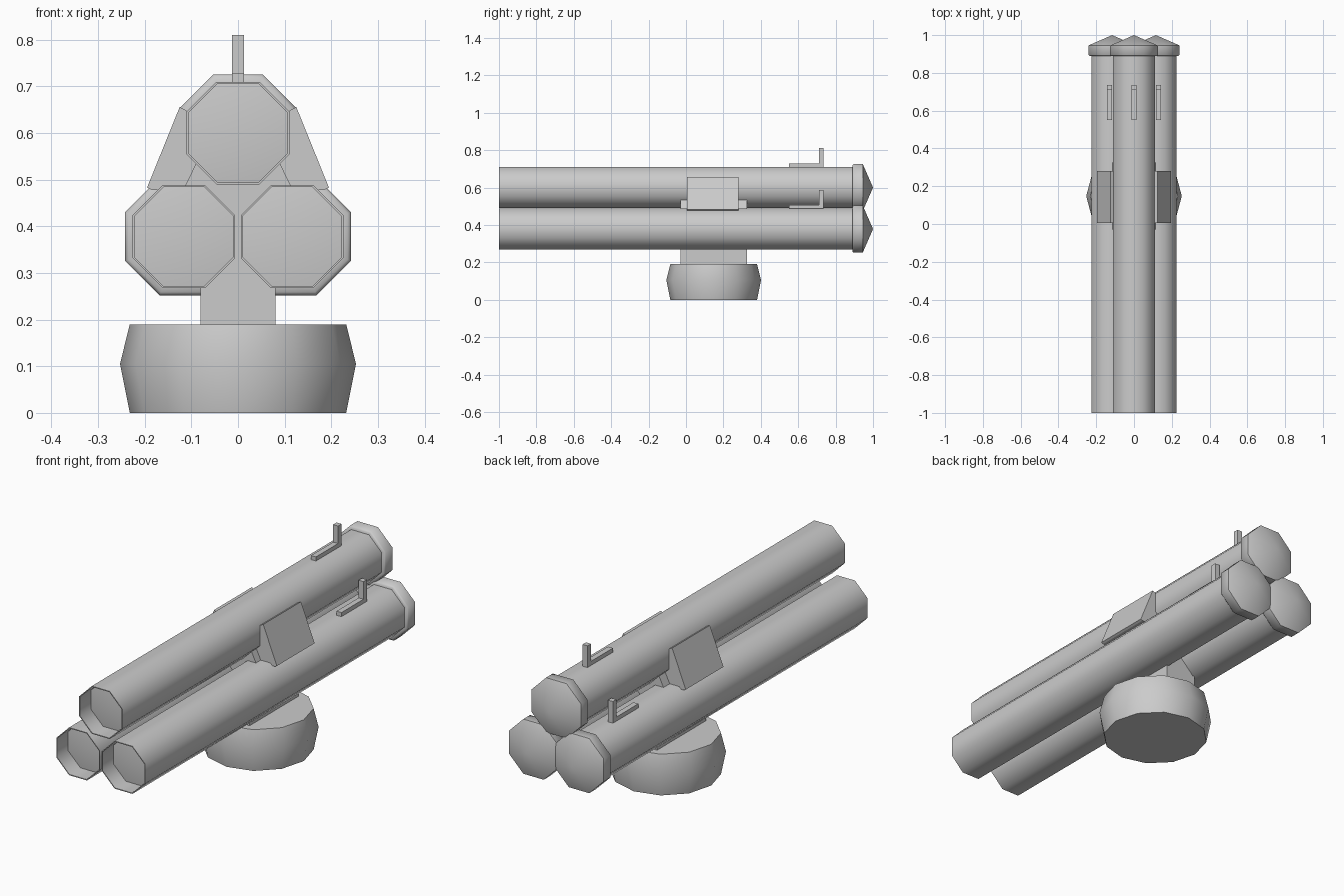
import bpy, bmesh, math
from mathutils import Vector

if "Cube" in bpy.data.objects:
    bpy.data.objects.remove(bpy.data.objects["Cube"])


def finish(name, bm, smooth=None):
    bmesh.ops.remove_doubles(bm, verts=bm.verts, dist=1e-5)
    bmesh.ops.recalc_face_normals(bm, faces=bm.faces)
    me = bpy.data.meshes.new(name)
    bm.to_mesh(me)
    bm.free()
    ob = bpy.data.objects.new(name, me)
    bpy.context.collection.objects.link(ob)
    if smooth:
        bpy.ops.object.select_all(action='DESELECT')
        ob.select_set(True)
        bpy.context.view_layer.objects.active = ob
        bpy.ops.object.shade_smooth_by_angle(angle=math.radians(smooth))
    return ob


def lathe(name, profile, sides, centre, axis, smooth, turn=0.0):
    """Revolve (radius, along) points about the y or z axis."""
    bm = bmesh.new()
    rings = []
    for r, d in profile:
        ring = []
        for i in range(sides):
            a = 2 * math.pi * i / sides + turn
            u, v = r * math.cos(a), r * math.sin(a)
            p = Vector((u, d, v)) if axis == 'Y' else Vector((u, v, d))
            ring.append(bm.verts.new(p + Vector(centre)))
            if r == 0:
                break
        rings.append(ring)
    for a, b in zip(rings, rings[1:]):
        for i in range(sides):
            j = (i + 1) % sides
            if len(a) == 1:
                bm.faces.new((a[0], b[i], b[j]))
            elif len(b) == 1:
                bm.faces.new((a[i], a[j], b[0]))
            else:
                bm.faces.new((a[i], a[j], b[j], b[i]))
    return finish(name, bm, smooth)


def prism(name, points, lo, hi, axis='Y'):
    """Extrude an (x, z) outline along y, or a (y, z) outline along x."""
    bm = bmesh.new()
    place = (lambda u, v, d: (u, d, v)) if axis == 'Y' else (lambda u, v, d: (d, u, v))
    face = bm.faces.new([bm.verts.new(place(u, v, lo)) for u, v in points])
    ext = bmesh.ops.extrude_face_region(bm, geom=[face], use_keep_orig=True)
    shift = Vector((0, hi - lo, 0)) if axis == 'Y' else Vector((hi - lo, 0, 0))
    bmesh.ops.translate(bm, vec=shift,
                        verts=[g for g in ext['geom'] if isinstance(g, bmesh.types.BMVert)])
    return finish(name, bm)


# turntable base
lathe("base", [(0, 0), (0.232, 0), (0.253, 0.105), (0.232, 0.19), (0, 0.19)],
      12, (0, 0.148, 0), 'Z', 35)

# pedestal that rises between the tubes
half = [(0.08, 0.19), (0.08, 0.48), (0.115, 0.483), (0.09, 0.535)]
prism("pedestal", half + [(-x, z) for x, z in reversed(half)], -0.03, 0.325)

# three launch tubes, each with a recessed plug, rear cap and sight
k = 1 / math.cos(math.pi / 8)      # flat-to-flat size to corner radius
tube = [(0, -0.935), (0.106 * k, -0.92), (0.106 * k, -1), (0.11 * k, -1), (0.11 * k, 0.92), (0, 0.92)]
cap = [(0.1 * k, 0.89), (0.119 * k, 0.889), (0.126 * k, 0.896), (0.126 * k, 0.945), (0, 1)]
for tag, x, z, sx in (("top", 0, 0.60, 0), ("left", -0.116, 0.378, -0.13), ("right", 0.116, 0.378, 0.13)):
    lathe("tube_" + tag, tube, 8, (x, 0, z), 'Y', 50, math.pi / 8)
    lathe("rear_cap_" + tag, cap, 8, (x, 0, z), 'Y', 50, math.pi / 8)
    t = z + 0.105
    prism("sight_" + tag, [(0.55, t), (0.736, t), (0.736, z + 0.21), (0.711, z + 0.21),
                           (0.711, z + 0.129), (0.55, z + 0.129)], sx - 0.0125, sx + 0.0125, 'X')

# sloped side brackets
for tag, s in (("left", -1), ("right", 1)):
    prism("side_bracket_" + tag,
          [(s * x, z) for x, z in ((0.125, 0.656), (0.195, 0.483), (0.185, 0.478),
                                   (0.085, 0.478), (0.085, 0.53), (0.105, 0.645))], 0.005, 0.28)
